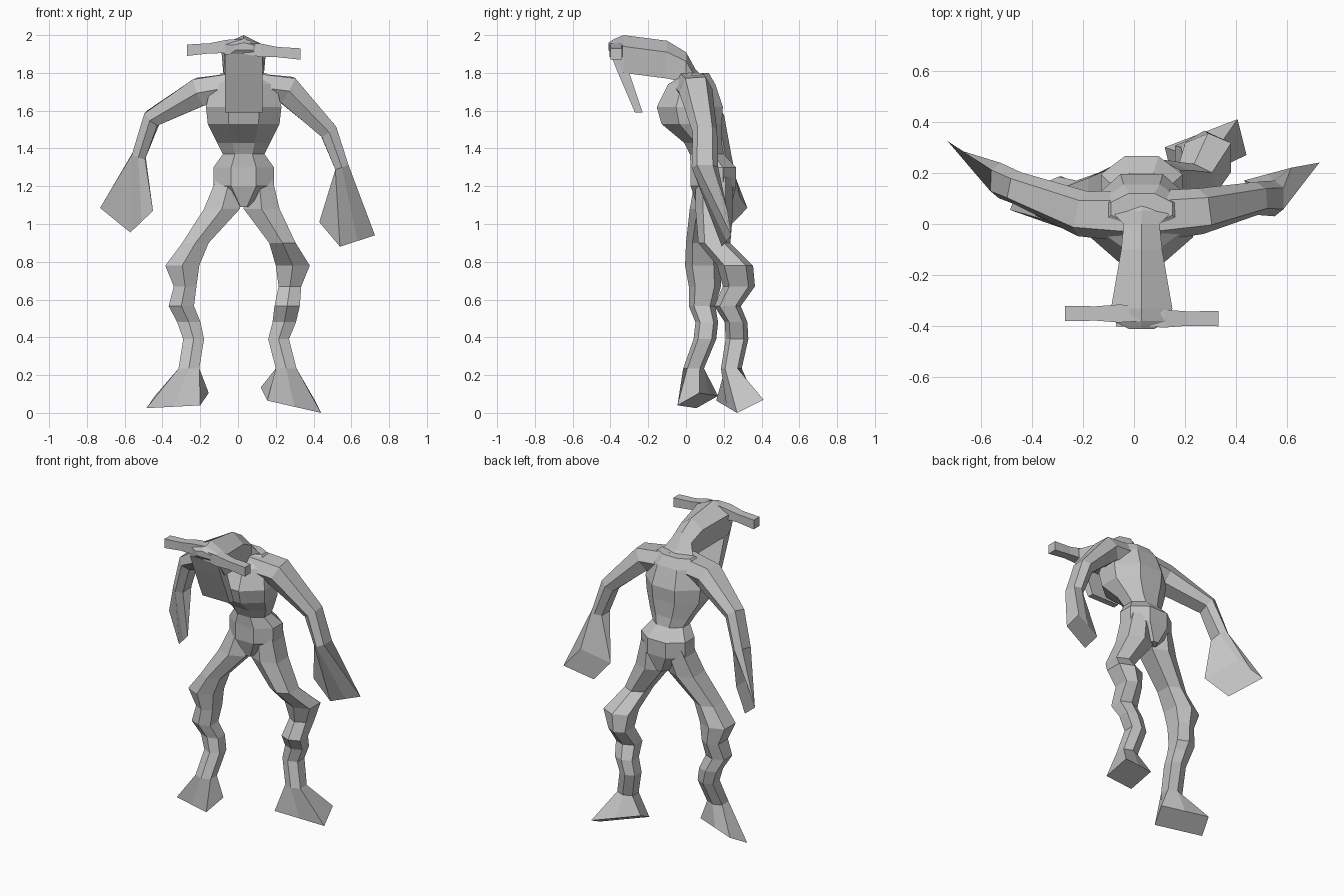
import bpy
import bmesh
import math
from mathutils import Vector

cube = bpy.data.objects.get("Cube")
if cube:
    bpy.data.objects.remove(cube, do_unlink=True)

grey = bpy.data.materials.new("plain grey")
grey.use_nodes = True
colour = (.55, .55, .55, 1)
grey.diffuse_color = colour
grey.node_tree.nodes["Principled BSDF"].inputs["Base Color"].default_value = colour

X_AXIS, Y_AXIS, Z_AXIS = Vector((1, 0, 0)), Vector((0, 1, 0)), Vector((0, 0, 1))
SQUARE = [(-1, -1), (1, -1), (1, 1), (-1, 1)]
RIDGED = [(0, 1), (-1, .4), (-.9, -1), (.9, -1), (1, .4)]
LIMB = [(-1, -.6), (0, -1), (1, -.6), (1, .6), (0, 1), (-1, .6)]
MIDDLE = .03


def polygon(sides):
    """Regular profile with a flat side at the front."""
    step = math.tau / sides
    radius = 1 / math.cos(step / 2)
    angles = [step * (i + .5) for i in range(sides)]
    return [(radius * math.cos(a), radius * math.sin(a)) for a in angles]


def path_axes(centres, i):
    """Cross-section axes that turn to follow the path."""
    before = centres[max(i - 1, 0)]
    after = centres[min(i + 1, len(centres) - 1)]
    tangent = (after - before).normalized()
    across = Y_AXIS.cross(tangent).normalized()
    return across, tangent.cross(across)


def parallelogram(corner, edge, side):
    """Flat end of a hand or foot, with a point halfway along two edges."""
    corner, edge, side = Vector(corner), Vector(edge), Vector(side)
    front = [corner, corner + edge / 2, corner + edge]
    return front + [point + side for point in reversed(front)]


def loft(name, centres, sizes, profile, axes=None, end=None):
    """Skin a profile along centres, scaled at each by half width and depth."""
    bm = bmesh.new()
    centres = [Vector(c) for c in centres]
    loops = []
    for i, (centre, (width, depth)) in enumerate(zip(centres, sizes)):
        u, v = axes or path_axes(centres, i)
        loops.append([bm.verts.new(centre + u * width * p + v * depth * q)
                      for p, q in profile])
    if end:
        loops.append([bm.verts.new(corner) for corner in end])
    count = len(profile)
    for low, high in zip(loops, loops[1:]):
        for k in range(count):
            m = (k + 1) % count
            bm.faces.new((low[k], low[m], high[m], high[k]))
    bm.faces.new(loops[0])
    bm.faces.new(loops[-1])
    bmesh.ops.recalc_face_normals(bm, faces=bm.faces[:])
    mesh = bpy.data.meshes.new(name)
    bm.to_mesh(mesh)
    bm.free()
    mesh.materials.append(grey)
    obj = bpy.data.objects.new(name, mesh)
    bpy.context.collection.objects.link(obj)


def central_part(name, rings, profile, axes):
    """Loft along the middle plane from (y, z, half width, half depth)."""
    loft(name, [(MIDDLE, y, z) for y, z, width, depth in rings],
         [ring[-2:] for ring in rings], profile, axes)


# Torso: crotch, pelvis, waist, chest and shoulder line
central_part("torso", [
    (.15, 1.09, .04, .09),
    (.145, 1.2, .16, .12),
    (.145, 1.3, .16, .12),
    (.11, 1.37, .11, .09),
    (.09, 1.43, .14, .1),
    (.03, 1.53, .19, .16),
    (.02, 1.62, .2, .175),
    (.03, 1.74, .17, .125),
    (.06, 1.8, .12, .06),
], polygon(8), (X_AXIS, Y_AXIS))

# Neck and long head, from the nape to the brow
central_part("head", [
    (.11, 1.7, .13, .06),
    (.05, 1.75, .12, .07),
    (0, 1.83, .07, .08),
    (-.1, 1.87, .08, .1),
    (-.33, 1.9, .12, .1),
    (-.38, 1.93, .11, .05),
    (-.41, 1.94, .05, .02),
], RIDGED, (X_AXIS, Z_AXIS))

# Hanging face plate
central_part("face_plate", [
    (-.36, 1.9, .1, .04),
    (-.33, 1.8, .1, .03),
    (-.25, 1.59, .1, .02),
], SQUARE, (X_AXIS, Y_AXIS))

# Horns, tilted down and forward towards the left
for name, side in (("left_horn", 1), ("right_horn", -1)):
    y = -.36 - .01 * side
    z = 1.91 - .01 * side
    loft(name, [(MIDDLE + side * reach, y, z + lift)
                for reach, lift in ((0, .03), (.09, .02), (.18, .01), (.3, 0))],
         [(.03, .03), (.035, .035), (.028, .027), (.03, .03)],
         SQUARE, (Y_AXIS, Z_AXIS))


# Arms: root, shoulder, elbow, wrist, then a flared hand
ARM_SIZES = [(.07, .1), (.075, .09), (.047, .065), (.037, .07)]


def arm(name, path, hand):
    loft(name, path, ARM_SIZES, LIMB, end=hand)


arm("left_arm",
    [(.06, .03, 1.73), (.26, .05, 1.71), (.48, .1, 1.49), (.55, .1, 1.3)],
    parallelogram((.725, .24, .94), (-.185, -.05, -.06), (-.11, -.02, .13)))
arm("right_arm",
    [(-.01, .03, 1.73), (-.2, .04, 1.7), (-.455, .14, 1.56), (-.525, .17, 1.36)],
    parallelogram((-.45, .12, 1.07), (-.12, .08, -.115), (-.16, .125, .13)))


# Legs: both share heights and girths from hip to ankle, each has its own pose
LEG_HEIGHTS = [1.25, 1.08, .9, .78, .67, .565, .48, .39, .235]
LEG_SIZES = [(.07, .1), (.095, .1), (.07, .085), (.09, .095), (.06, .085),
             (.067, .07), (.062, .06), (.055, .06), (.055, .055)]


def leg(name, pose, sole):
    centres = [(x, y, z) for (x, y), z in zip(pose, LEG_HEIGHTS)]
    loft(name, centres, LEG_SIZES, LIMB, (X_AXIS, Y_AXIS), sole)


leg("left_leg",
    [(.11, .15), (.125, .15), (.235, .15), (.29, .26), (.275, .28),
     (.26, .22), (.245, .265), (.215, .27), (.255, .24)],
    parallelogram((.155, .16, .065), (.285, .11, -.065), (-.035, .14, .07)))
leg("right_leg",
    [(-.04, .15), (-.085, .12), (-.225, .085), (-.295, .09), (-.28, .1),
     (-.3, .085), (-.26, .11), (-.235, .1), (-.26, .04)],
    parallelogram((-.485, .055, .025), (.285, -.1, .015), (.045, .115, .065)))
